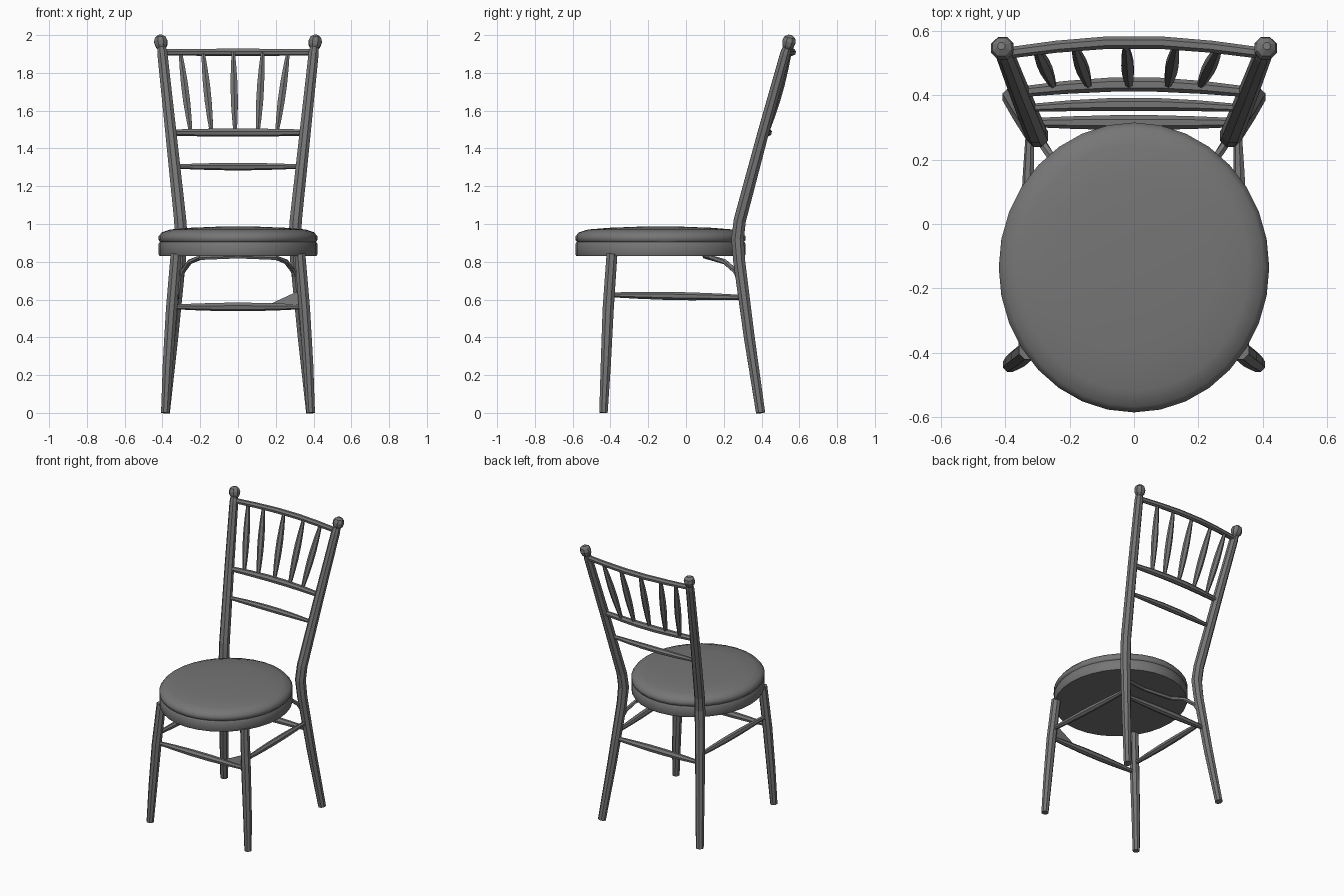
import bpy, bmesh, math
from mathutils import Vector

cube = bpy.data.objects.get("Cube")
if cube:
    bpy.data.objects.remove(cube, do_unlink=True)

GREY = (0.18, 0.18, 0.18, 1)
mat = bpy.data.materials.new("dark grey")
mat.use_nodes = True
mat.diffuse_color = GREY
mat.node_tree.nodes["Principled BSDF"].inputs["Base Color"].default_value = GREY


def finish(name, bm, smooth=None):
    bmesh.ops.recalc_face_normals(bm, faces=bm.faces)
    mesh = bpy.data.meshes.new(name)
    bm.to_mesh(mesh)
    bm.free()
    mesh.materials.append(mat)
    obj = bpy.data.objects.new(name, mesh)
    bpy.context.collection.objects.link(obj)
    if smooth:
        bpy.ops.object.select_all(action='DESELECT')
        obj.select_set(True)
        bpy.context.view_layer.objects.active = obj
        bpy.ops.object.shade_smooth_by_angle(angle=math.radians(smooth))
    return obj


def skin(bm, rings):
    """Join successive rings of vertices and cap both ends."""
    n = len(rings[0])
    for a, b in zip(rings, rings[1:]):
        for i in range(n):
            j = (i + 1) % n
            bm.faces.new((a[i], a[j], b[j], b[i]))
    bm.faces.new(rings[0])
    bm.faces.new(rings[-1])


def rod(name, points, radii, sides=8):
    """Round bar of varying thickness along a path."""
    pts = [Vector(p) for p in points]
    bm = bmesh.new()
    rings = []
    for k, p in enumerate(pts):
        d = (pts[min(k + 1, len(pts) - 1)] - pts[max(k - 1, 0)]).normalized()
        ref = Vector((0, 1, 0)) if abs(d.y) < 0.8 else Vector((0, 0, 1))
        u = d.cross(ref).normalized()
        v = d.cross(u)
        ring = []
        for i in range(sides):
            t = math.tau * (i + 0.5) / sides
            ring.append(bm.verts.new(p + radii[k] * (u * math.cos(t) + v * math.sin(t))))
        rings.append(ring)
    skin(bm, rings)
    return finish(name, bm)


def bar(name, a, b, thick, thin, bow=0.0, sides=7):
    """Turned bar, swollen in the middle, optionally bowed backwards."""
    a, b = Vector(a), Vector(b)
    pts, radii = [], []
    for t in (0, 0.2, 0.4, 0.6, 0.8, 1):
        swell = math.sin(math.pi * t)
        pts.append(a.lerp(b, t) + Vector((0, bow * swell, 0)))
        radii.append(thin + (thick - thin) * swell)
    return rod(name, pts, radii, sides)


def lathe(name, profile, smooth):
    """Elliptical seat layer from (scale, height) pairs."""
    bm = bmesh.new()
    rings = []
    for s, z in profile:
        rings.append([bm.verts.new((0.42 * s * math.cos(math.tau * i / 32),
                                    -0.135 + 0.45 * s * math.sin(math.tau * i / 32), z))
                      for i in range(32)])
    skin(bm, rings)
    return finish(name, bm, smooth)


# Seat ring and cushion
lathe("seat_ring", [(0.99, 0.83), (1, 0.84), (1, 0.895), (0.985, 0.905)], 40)
lathe("seat_cushion", [(0.97, 0.9), (1, 0.915), (1, 0.935), (0.96, 0.956),
                       (0.85, 0.971), (0.6, 0.98), (0.25, 0.986)], 50)

# Legs, posts and side stretchers
for side, s in (("left", 1), ("right", -1)):
    rod("rear_leg_and_post_" + side,
        [(s * 0.385, 0.395, 0), (s * 0.345, 0.335, 0.4), (s * 0.308, 0.282, 0.8),
         (s * 0.3, 0.273, 0.92), (s * 0.306, 0.285, 1.02), (s * 0.355, 0.408, 1.48),
         (s * 0.4, 0.525, 1.9), (s * 0.404, 0.535, 1.935)],
        [0.026, 0.031, 0.034, 0.036, 0.035, 0.032, 0.029, 0.024])
    rod("finial_" + side,
        [(s * 0.404, 0.535, 1.93), (s * 0.406, 0.54, 1.945), (s * 0.409, 0.546, 1.967),
         (s * 0.411, 0.55, 1.987), (s * 0.412, 0.553, 2.0)],
        [0.024, 0.034, 0.038, 0.031, 0.012])
    rod("front_leg_" + side,
        [(s * 0.385, -0.437, 0), (s * 0.372, -0.425, 0.25), (s * 0.352, -0.412, 0.55),
         (s * 0.328, -0.392, 0.84)],
        [0.024, 0.029, 0.032, 0.031])
    bar("side_stretcher_" + side, (s * 0.345, -0.4, 0.625), (s * 0.322, 0.3, 0.612),
        0.022, 0.013)

# Front and rear stretchers
bar("front_stretcher", (-0.345, -0.41, 0.562), (0.345, -0.41, 0.562), 0.024, 0.013)
bar("rear_stretcher", (-0.325, 0.315, 0.562), (0.325, 0.315, 0.562), 0.024, 0.014)

# Thin gusset beside the front left leg
bm = bmesh.new()
ring = [[bm.verts.new((x, y + d, z)) for x, y, z in
         ((0.16, -0.41, 0.572), (0.33, -0.41, 0.565), (0.33, -0.39, 0.65))]
        for d in (0, 0.006)]
skin(bm, ring)
finish("stretcher_gusset", bm)

# Bent brace under the seat, springing from the rear legs
half = [(0.312, 0.29, 0.69), (0.292, 0.262, 0.75), (0.255, 0.205, 0.8), (0.2, 0.13, 0.822)]
arch = half + [(0, 0.1, 0.83)] + [(-x, y, z) for x, y, z in reversed(half)]
rod("seat_brace", arch, [0.014] * len(arch), 6)

# Back rails
bar("lower_back_rail", (-0.335, 0.36, 1.305), (0.335, 0.36, 1.305), 0.021, 0.012, 0.012)
bar("middle_back_rail", (-0.355, 0.41, 1.485), (0.355, 0.41, 1.485), 0.023, 0.017, 0.024)
bar("top_back_rail", (-0.4, 0.53, 1.91), (0.4, 0.53, 1.91), 0.02, 0.018, 0.035)

# Turned back spindles, fanning out towards the top
for i, (top, low) in enumerate([(-0.305, -0.25), (-0.185, -0.14), (-0.025, -0.015),
                                (0.13, 0.105), (0.265, 0.205)]):
    bar("back_spindle_%d" % (i + 1), (low, 0.428, 1.48), (top, 0.55, 1.91), 0.022, 0.01, 0, 6)
